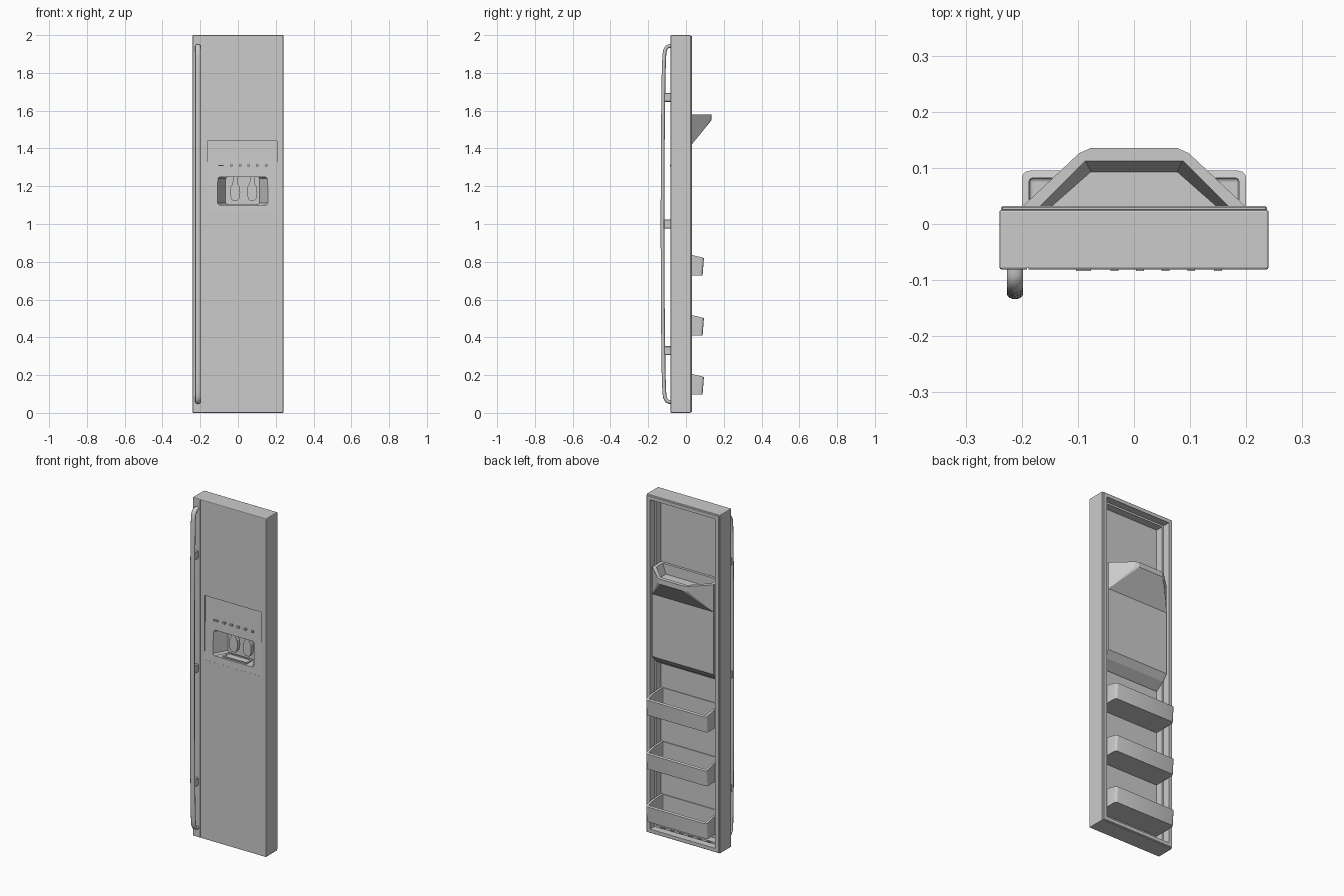
import bpy, bmesh, math
from mathutils import Vector

if "Cube" in bpy.data.objects:
    bpy.data.objects.remove(bpy.data.objects["Cube"], do_unlink=True)

grey = bpy.data.materials.new("appliance grey")
grey.use_nodes = True
GREY = (0.6, 0.6, 0.6, 1)
grey.diffuse_color = GREY
grey.node_tree.nodes["Principled BSDF"].inputs["Base Color"].default_value = GREY


def loft(name, rings, bevel=0.0, edge_rule=None, segments=2):
    """Skin a stack of equal-length point rings and cap both ends."""
    bm = bmesh.new()
    rows = [[bm.verts.new(p) for p in ring] for ring in rings]
    n = len(rows[0])
    for a, b in zip(rows, rows[1:]):
        for i in range(n):
            j = (i + 1) % n
            bm.faces.new((a[i], a[j], b[j], b[i]))
    bm.faces.new(rows[0][::-1])
    bm.faces.new(rows[-1])
    bmesh.ops.remove_doubles(bm, verts=bm.verts[:], dist=1e-5)
    bmesh.ops.recalc_face_normals(bm, faces=bm.faces[:])
    if bevel:
        edges = [e for e in bm.edges if edge_rule is None or edge_rule(e)]
        bmesh.ops.bevel(bm, geom=edges, offset=bevel, segments=segments,
                        profile=0.5, affect='EDGES')
    mesh = bpy.data.meshes.new(name)
    bm.to_mesh(mesh)
    bm.free()
    mesh.materials.append(grey)
    obj = bpy.data.objects.new(name, mesh)
    bpy.context.collection.objects.link(obj)
    return obj


def box(name, x, y, z, **kw):
    ring = lambda h: [(x[0], y[0], h), (x[1], y[0], h), (x[1], y[1], h), (x[0], y[1], h)]
    return loft(name, [ring(z[0]), ring(z[1])], **kw)


def extrude_x(name, profile, x0, x1, **kw):
    return loft(name, [[(x, y, z) for y, z in profile] for x in (x0, x1)], **kw)


def extrude_y(name, profile, y0, y1, **kw):
    return loft(name, [[(x, y, z) for x, z in profile] for y in (y0, y1)], **kw)


def cut(obj, cutter):
    cutter.hide_render = True
    cutter.hide_viewport = True
    mod = obj.modifiers.new("cut", 'BOOLEAN')
    mod.operation = 'DIFFERENCE'
    mod.solver = 'EXACT'
    mod.object = cutter


def smooth(obj):
    bpy.ops.object.select_all(action='DESELECT')
    obj.select_set(True)
    bpy.context.view_layer.objects.active = obj
    bpy.ops.object.shade_smooth_by_angle(angle=math.radians(35))


PANEL = -0.055   # inner face of the front skin
BACK = 0.032     # rear face of the gasket

# Door shell and gasket, hollowed from behind in two steps
door = box("door_shell", (-0.24, 0.24), (-0.081, 0.025), (0, 2), bevel=0.004)
gasket = box("door_gasket", (-0.237, 0.237), (0.023, BACK), (0.004, 1.996), bevel=0.003, segments=1)
opening = box("opening_cutter", (-0.213, 0.213), (-0.01, 0.1), (0.027, 1.973))
liner = box("liner_cutter", (-0.202, 0.202), (PANEL, 0.1), (0.038, 1.962))
cut(door, opening)
cut(door, liner)
cut(gasket, opening)

# Seam beside the handle and the tilted control panel recess
cut(door, box("seam_cutter", (-0.191, -0.188), (-0.1, -0.078), (-0.1, 2.1)))
cut(door, extrude_x("panel_cutter",
                    [(-0.0805, 1.06), (-0.07, 1.44), (-0.1, 1.44), (-0.1, 1.06)],
                    -0.162, 0.207))

# Dispenser housing with the projecting ice bin on its rear
half = [(0.2, BACK - 0.002), (0.098, 0.126), (0.078, 0.135)]


def housing_ring(z, out, back=BACK - 0.002):
    right = half if out else [(0.2, back)] * len(half)
    side = [(0.2, PANEL - 0.002)] + right
    return [(x, y, z) for x, y in side] + [(-x, y, z) for x, y in side[::-1]]


housing = loft("dispenser_housing", [
    housing_ring(0.98, False, PANEL + 0.004), housing_ring(1.015, False, 0.0),
    housing_ring(1.05, False), housing_ring(1.42, False),
    housing_ring(1.55, True), housing_ring(1.58, True)])


def bin_ring(z, inset):
    side = [(0.18 - inset, PANEL + 0.015), (0.18 - inset, 0.02),
            (0.087 - inset / 2, 0.113 - inset)]
    return [(x, y, z) for x, y in side] + [(-x, y, z) for x, y in side[::-1]]


cut(housing, loft("ice_bin_cutter", [bin_ring(1.52, 0.02), bin_ring(1.581, 0.0)]))

# Dispenser alcove with splayed sides
def alcove_ring(y, x0, x1, z0=1.1, z1=1.25):
    c = 0.01
    return [(x0 + c, y, z0), (x1 - c, y, z0), (x1, y, z0 + c), (x1, y, z1 - c),
            (x1 - c, y, z1), (x0 + c, y, z1), (x0, y, z1 - c), (x0, y, z0 + c)]


alcove = loft("alcove_cutter", [alcove_ring(-0.1, -0.121, 0.171),
                                alcove_ring(-0.081, -0.11, 0.16),
                                alcove_ring(0.0, -0.065, 0.115)])
cut(door, alcove)
cut(housing, alcove)

# Drip tray on the alcove floor
tray = box("drip_tray", (-0.055, 0.105), (-0.068, -0.01), (1.098, 1.106))
cut(tray, box("tray_cutter", (-0.045, 0.095), (-0.06, -0.018), (1.102, 1.12)))

# Paired dispenser paddles: narrow neck, wide rounded foot
for label, cx in (("left", 0.075), ("right", -0.015)):
    side = [(0.012, 1.25), (0.013, 1.215), (0.025, 1.195), (0.027, 1.165),
            (0.022, 1.135), (0.01, 1.122)]
    shape = [(cx + x, z) for x, z in side] + [(cx - x, z) for x, z in side[::-1]]
    extrude_y(label + "_paddle", shape, -0.022, 0.003)

# Control buttons, the first one wider
for i, bx in enumerate((-0.09, -0.035, 0.011, 0.056, 0.102, 0.15)):
    w, h = (0.013, 0.003) if i == 0 else (0.007, 0.005)
    box(f"control_button_{i + 1}", (bx - w, bx + w), (-0.084, -0.07), (1.31 - h, 1.31 + h))

# Handle: an elliptical bar bowed along its length, turned in at both ends
upper = [(0.0, -0.124), (0.4, -0.123), (0.77, -0.119), (0.89, -0.115),
         (0.92, -0.111), (0.937, -0.101), (0.942, -0.09), (0.942, -0.075)]
path = [Vector((-0.212, y, 1 - d)) for d, y in upper[:0:-1]]
path += [Vector((-0.212, y, 1 + d)) for d, y in upper]
rings = []
for i, p in enumerate(path):
    t = (path[min(i + 1, len(path) - 1)] - path[max(i - 1, 0)]).normalized()
    nrm = t.cross(Vector((1, 0, 0)))
    rings.append([p + Vector((0.0145 * math.cos(a), 0, 0)) + nrm * 0.01 * math.sin(a)
                  for a in (math.tau * k / 16 for k in range(16))])
smooth(loft("handle_bar", rings))
for label, z in (("lower", 0.33), ("middle", 1.0), ("upper", 1.67)):
    box(label + "_handle_mount", (-0.222, -0.202), (-0.118, -0.078),
        (z - 0.023, z + 0.023), bevel=0.003, segments=1)


# Door baskets with rounded outer corners and a stepped rim
def outer_corner(e):
    a, b = (v.co for v in e.verts)
    return abs(a.x - b.x) < 1e-4 and min(a.y, b.y) > 0.085


for label, z in (("lower", 0.098), ("middle", 0.41), ("upper", 0.728)):
    profile = [(PANEL - 0.002, 0), (0.088, 0), (0.095, 0.092), (0.078, 0.097),
               (0.03, 0.108), (PANEL - 0.002, 0.11)]
    basket = extrude_x(label + "_basket", [(y, z + h) for y, h in profile], -0.2, 0.2,
                       bevel=0.014, edge_rule=outer_corner, segments=3)
    cut(basket, box(label + "_basket_cutter", (-0.187, 0.187), (PANEL + 0.004, 0.082),
                    (z + 0.012, z + 0.2), bevel=0.006, segments=2))
    smooth(basket)

# Drain ribs on the liner floor
for i in range(6):
    x = -0.15 + 0.06 * i
    box(f"drain_rib_{i + 1}", (x - 0.012, x + 0.012), (0.0, 0.006), (0.036, 0.041))
